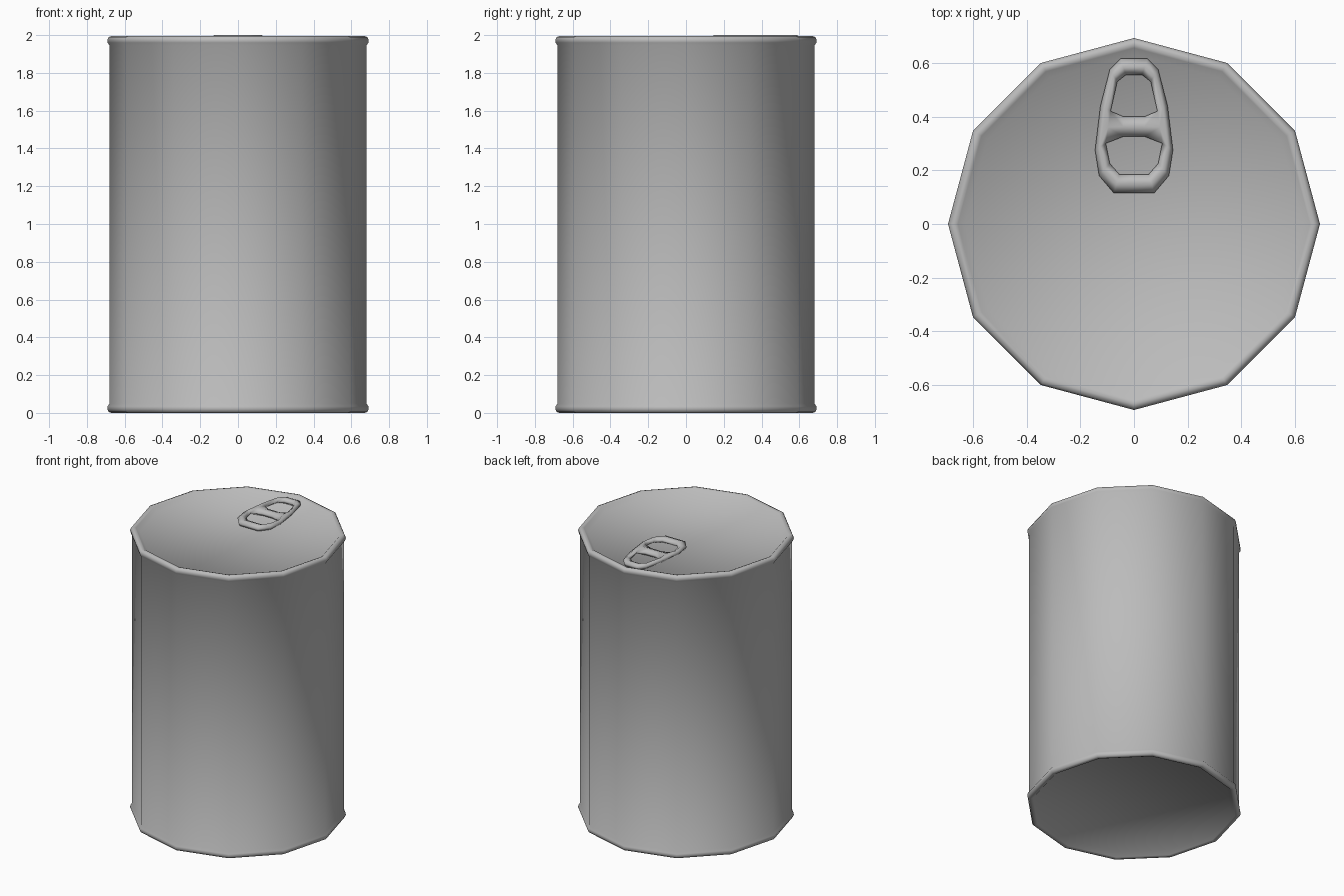
import bpy
import bmesh
from math import cos, sin, pi

cube = bpy.data.objects.get("Cube")
if cube:
    bpy.data.objects.remove(cube)

metal = bpy.data.materials.new("grey metal")
metal.use_nodes = True
grey = (0.5, 0.5, 0.5, 1)
metal.diffuse_color = grey
metal.node_tree.nodes["Principled BSDF"].inputs["Base Color"].default_value = grey


def finish(name, bm):
    bmesh.ops.recalc_face_normals(bm, faces=bm.faces)
    for face in bm.faces:
        face.smooth = True
    mesh = bpy.data.meshes.new(name)
    bm.to_mesh(mesh)
    bm.free()
    mesh.materials.append(metal)
    obj = bpy.data.objects.new(name, mesh)
    bpy.context.collection.objects.link(obj)
    return obj


# Can body: twelve-sided lathe with rolled rims and recessed ends
SIDES = 12
rim = [(0.63, 1.965), (0.655, 1.99), (0.67, 1.995), (0.685, 1.99),
       (0.692, 1.975), (0.69, 1.96), (0.68, 1.945)]
profile = rim + [(r, 1.995 - z) for r, z in reversed(rim)]
bm = bmesh.new()
rings = [[bm.verts.new((r * cos(2 * pi * i / SIDES), r * sin(2 * pi * i / SIDES), z))
          for i in range(SIDES)] for r, z in profile]
for a, b in zip(rings, rings[1:]):
    for i in range(SIDES):
        j = (i + 1) % SIDES
        bm.faces.new((a[i], a[j], b[j], b[i]))
bm.faces.new(rings[0])
bm.faces.new(rings[-1])
finish("can_body", bm)

# Pull tab: right half outlines of the rim, finger hole and rivet hole
outer = [(0.05, 0.615), (0.09, 0.575), (0.125, 0.44), (0.145, 0.275), (0.13, 0.18), (0.075, 0.115)]
finger = [(0.03, 0.555), (0.062, 0.53), (0.087, 0.42), (0.04, 0.4)]
rivet = [(0.04, 0.325), (0.105, 0.3), (0.09, 0.225), (0.055, 0.185)]
EDGE_Z, RIDGE_Z = 1.985, 2.0
bm = bmesh.new()


def half_tab(side):
    def add(points, z):
        return [bm.verts.new((side * x, y, z)) for x, y in points]

    def middle(ps, qs):
        return add([((p[0] + q[0]) / 2, (p[1] + q[1]) / 2) for p, q in zip(ps, qs)], RIDGE_Z)

    o, f, r = (add(points, EDGE_Z) for points in (outer, finger, rivet))
    inner = f[:3] + r[1:]
    m = middle(outer, finger[:3] + rivet[1:])
    bar = middle(finger[2:], (rivet[1], rivet[0]))
    for i in range(5):
        bm.faces.new((o[i], o[i + 1], m[i + 1], m[i]))
        if i != 2:
            bm.faces.new((m[i], m[i + 1], inner[i + 1], inner[i]))
    # Junction of the frame and the crossbar
    bm.faces.new((m[2], m[3], bar[0]))
    bm.faces.new((m[2], bar[0], f[2]))
    bm.faces.new((m[3], r[1], bar[0]))
    bm.faces.new((f[2], bar[0], bar[1], f[3]))
    bm.faces.new((bar[0], r[1], r[0], bar[1]))
    return ((o[0], m[0], f[0]), (f[3], bar[1], r[0]), (r[3], m[5], o[5]))


# Join the halves across the middle
for a, b in zip(half_tab(1), half_tab(-1)):
    for k in range(2):
        bm.faces.new((a[k], a[k + 1], b[k + 1], b[k]))
tab = finish("pull_tab", bm)
if tab.data.polygons[0].normal.z < 0:
    tab.data.flip_normals()
thick = tab.modifiers.new("thickness", "SOLIDIFY")
thick.thickness = 0.025
thick.offset = -1
